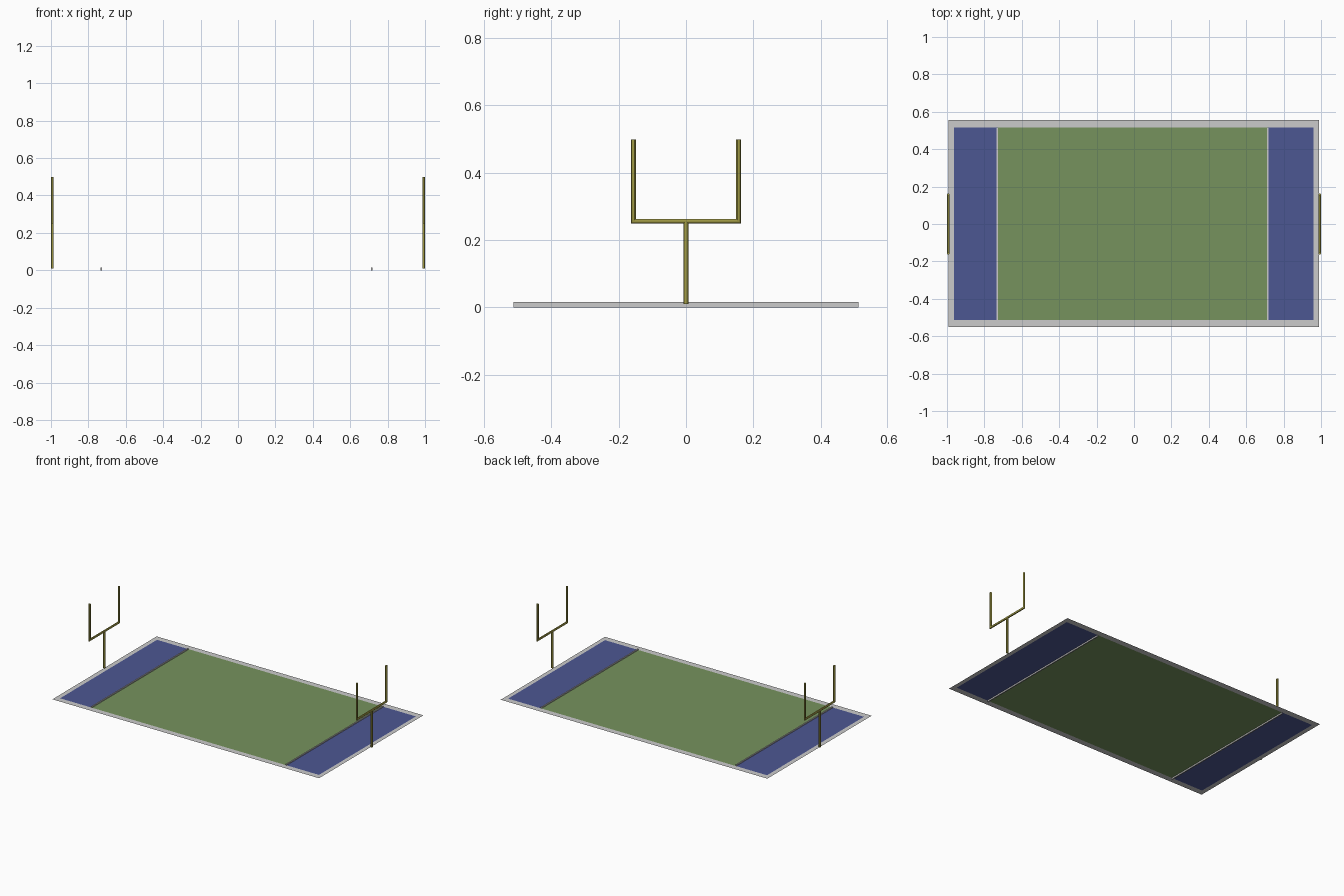
import bpy, bmesh
from math import cos, sin, tau

if "Cube" in bpy.data.objects:
    bpy.data.objects.remove(bpy.data.objects["Cube"])

FIELD_Z = 0.009
X0, X1 = -0.993, 0.988          # outer border
IN_X0, IN_X1 = -0.963, 0.96     # playing surface
LINE_L, LINE_R = -0.73, 0.716   # goal lines
R = 0.007                       # goal post radius


def material(name, rgb):
    m = bpy.data.materials.new(name)
    m.diffuse_color = (*rgb, 1)
    m.use_nodes = True
    m.node_tree.nodes["Principled BSDF"].inputs["Base Color"].default_value = m.diffuse_color
    return m


GREEN = material("grass", (0.18, 0.29, 0.11))
BLUE = material("end_zone_blue", (0.073, 0.095, 0.29))
GOLD = material("post_gold", (0.36, 0.33, 0.06))


def add(name, bm, mat=None):
    me = bpy.data.meshes.new(name)
    bm.to_mesh(me)
    bm.free()
    ob = bpy.data.objects.new(name, me)
    bpy.context.collection.objects.link(ob)
    if mat:
        me.materials.append(mat)
    return ob


def rect(bm, x0, x1, y0, y1):
    return [bm.verts.new((x, y, FIELD_Z))
            for x, y in ((x0, y0), (x1, y0), (x1, y1), (x0, y1))]


def panel(name, x0, x1, mat):
    bm = bmesh.new()
    bm.faces.new(rect(bm, x0, x1, -0.512, 0.516))
    add(name, bm, mat)


# Flat field surface and end zones
panel("grass_field", LINE_L, LINE_R, GREEN)
panel("left_end_zone", IN_X0, LINE_L, BLUE)
panel("right_end_zone", LINE_R, IN_X1, BLUE)

# Flat grey border ring
bm = bmesh.new()
outer = rect(bm, X0, X1, -0.551, 0.555)
inner = rect(bm, IN_X0, IN_X1, -0.512, 0.516)
for i in range(4):
    j = (i + 1) % 4
    bm.faces.new((outer[i], outer[j], inner[j], inner[i]))
add("field_border", bm)

# Raised goal lines
for side, x in (("left", LINE_L), ("right", LINE_R)):
    bm = bmesh.new()
    bmesh.ops.create_cube(bm, size=1)
    bmesh.ops.scale(bm, verts=bm.verts, vec=(0.008, 1.026, 0.016))
    bmesh.ops.translate(bm, verts=bm.verts, vec=(x, 0, 0.008))
    add(side + "_goal_line", bm)


def tube(bm, x, path, n=12):
    """Mitred round tube in the YZ plane; path holds (y, z, side_y, side_z)."""
    rings = [[bm.verts.new((x + R * cos(tau * k / n),
                            y + R * sin(tau * k / n) * sy,
                            z + R * sin(tau * k / n) * sz)) for k in range(n)]
             for y, z, sy, sz in path]
    for a, b in zip(rings, rings[1:]):
        for k in range(n):
            m = (k + 1) % n
            bm.faces.new((a[k], a[m], b[m], b[k]))
    bm.faces.new(rings[0])
    bm.faces.new(rings[-1][::-1])


# Goal posts: stem plus U-shaped crossbar and uprights
W, BAR, TOP = 0.156, 0.256, 0.498
for side, x in (("left", -0.993), ("right", 0.993)):
    bm = bmesh.new()
    tube(bm, x, [(0, 0.01, 1, 0), (0, BAR, 1, 0)])
    tube(bm, x, [(-W, TOP, 1, 0), (-W, BAR, 1, 1), (W, BAR, -1, 1), (W, TOP, -1, 0)])
    bmesh.ops.recalc_face_normals(bm, faces=bm.faces)
    ob = add(side + "_goal_post", bm, GOLD)
    bpy.ops.object.select_all(action='DESELECT')
    ob.select_set(True)
    bpy.context.view_layer.objects.active = ob
    bpy.ops.object.shade_smooth_by_angle()
